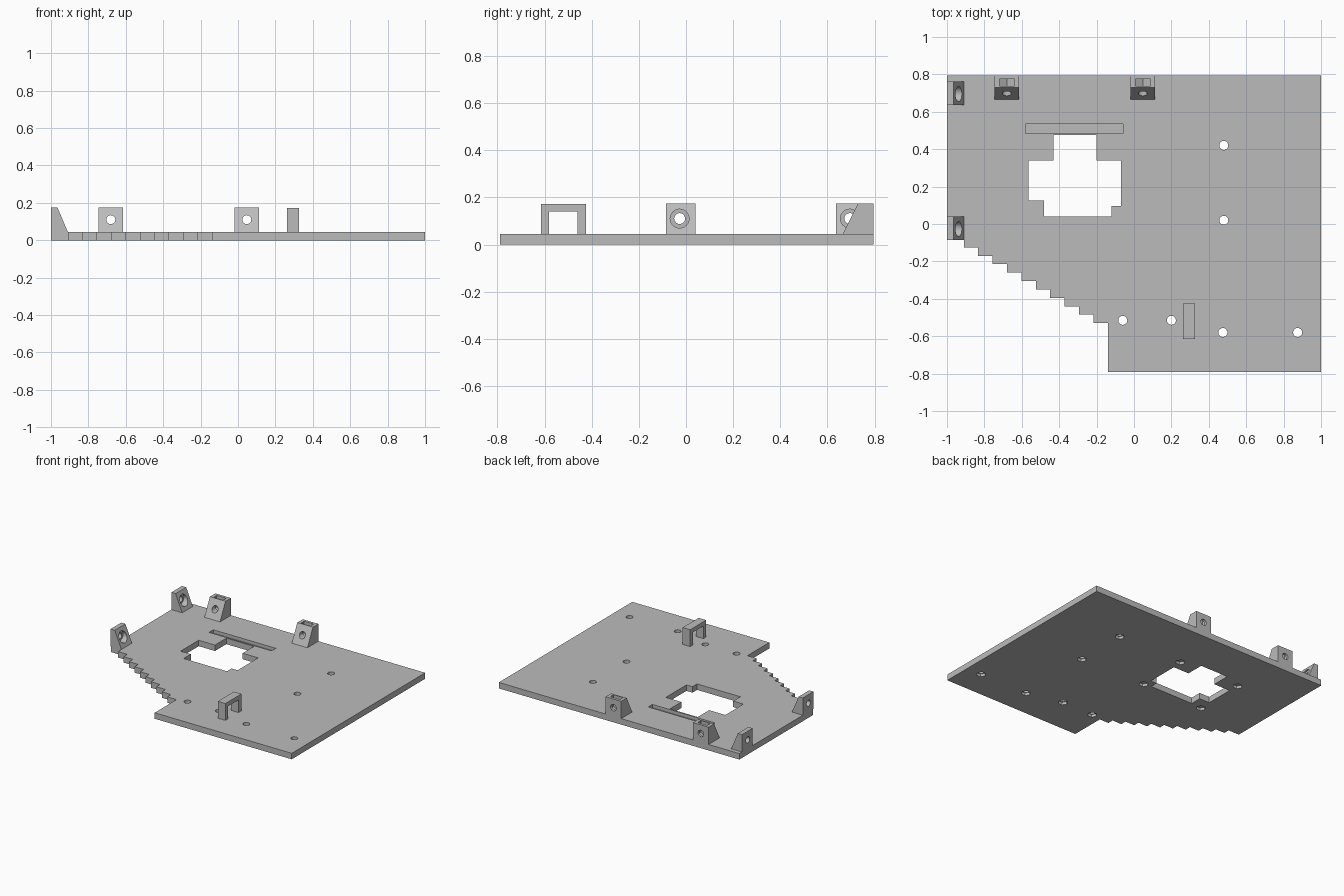
import bpy, bmesh, math

if "Cube" in bpy.data.objects:
    bpy.data.objects.remove(bpy.data.objects["Cube"], do_unlink=True)

GREY = (0.5, 0.5, 0.5, 1)
mat = bpy.data.materials.new("matte grey")
mat.use_nodes = True
mat.diffuse_color = GREY
mat.node_tree.nodes["Principled BSDF"].inputs["Base Color"].default_value = GREY

T, TOP, HOLE_Z = 0.045, 0.175, 0.11   # plate thickness, bracket top, bolt height
PLACE = {"x": lambda a, b, h: (h, a, b),
         "y": lambda a, b, h: (a, h, b),
         "z": lambda a, b, h: (a, b, h)}


def prism(name, pts, axis, lo, hi):
    """Extrude a 2D outline along an axis from lo to hi."""
    bm = bmesh.new()
    put = PLACE[axis]
    low = [bm.verts.new(put(a, b, lo)) for a, b in pts]
    high = [bm.verts.new(put(a, b, hi)) for a, b in pts]
    bm.faces.new(low)
    bm.faces.new(high)
    n = len(pts)
    for i in range(n):
        j = (i + 1) % n
        bm.faces.new((low[i], low[j], high[j], high[i]))
    bmesh.ops.recalc_face_normals(bm, faces=bm.faces)
    mesh = bpy.data.meshes.new(name)
    bm.to_mesh(mesh)
    bm.free()
    mesh.materials.append(mat)
    ob = bpy.data.objects.new(name, mesh)
    bpy.context.collection.objects.link(ob)
    return ob


def ring(a, b, r, n=32):
    return [(a + r * math.cos(2 * math.pi * i / n),
             b + r * math.sin(2 * math.pi * i / n)) for i in range(n)]


def rect(a0, a1, b0, b1):
    return [(a0, b0), (a1, b0), (a1, b1), (a0, b1)]


def cut(ob, *shape):
    """Subtract a prism and discard the cutter."""
    tool = prism("cutter", *shape)
    tool.hide_render = True
    mod = ob.modifiers.new("cut", "BOOLEAN")
    mod.operation, mod.solver, mod.object = "DIFFERENCE", "EXACT", tool
    bpy.context.view_layer.update()
    deps = bpy.context.evaluated_depsgraph_get()
    mesh = bpy.data.meshes.new_from_object(ob.evaluated_get(deps))
    ob.modifiers.clear()
    ob.data = mesh
    bpy.data.objects.remove(tool, do_unlink=True)


def finish(ob):
    bpy.ops.object.select_all(action="DESELECT")
    ob.select_set(True)
    bpy.context.view_layer.objects.active = ob
    bpy.ops.object.shade_smooth_by_angle(angle=math.radians(25))


# Base plate with the stepped front corner
outline = [(1, 0.795), (-1, 0.795), (-1, -0.08)]
for i in range(11):
    x, y = -0.91 + 0.077 * i, -0.08 - 0.045 * i
    outline.append((x, y))
    outline.append((x, y - 0.045 if i < 10 else -0.79))
outline.append((1, -0.79))
plate = prism("base_plate", outline, "z", 0, T)

# Cross-shaped opening
cut(plate, [(-0.43, 0.475), (-0.2, 0.475), (-0.2, 0.34), (-0.07, 0.34),
            (-0.07, 0.095), (-0.12, 0.095), (-0.12, 0.04), (-0.48, 0.04),
            (-0.48, 0.125), (-0.565, 0.125), (-0.565, 0.34), (-0.43, 0.34)],
    "z", -0.1, 0.1)

# Shallow groove behind the opening
cut(plate, rect(-0.58, -0.06, 0.485, 0.535), "z", 0.02, 0.1)

# Bolt holes, with hexagonal pockets underneath
bolts = [(0.48, 0.42), (0.48, 0.02), (-0.06, -0.515), (0.2, -0.515),
         (0.475, -0.58), (0.875, -0.58)]
for x, y in bolts:
    cut(plate, ring(x, y, 0.024), "z", -0.1, 0.1)
blind = [(x, y) for x in (-0.06, -0.57) for y in (0.42, 0.03)]
for x, y in bolts + blind:
    cut(plate, ring(x, y, 0.033, 6), "z", -0.1, 0.02)
finish(plate)

# Side brackets: sloped blocks with a counterbored hole
for name, y in (("front", -0.022), ("back", 0.7)):
    ob = prism("side_bracket_" + name,
               [(-1, T), (-0.91, T), (-0.965, TOP), (-1, TOP)],
               "y", y - 0.063, y + 0.063)
    cut(ob, ring(y - 0.005, HOLE_Z, 0.023), "x", -1.1, -0.8)
    cut(ob, ring(y - 0.005, HOLE_Z, 0.04), "x", -0.965, -0.8)
    finish(ob)

# Back brackets: sloped blocks with a bolt hole and a nut slot from the top
for name, x in (("right", -0.68), ("left", 0.047)):
    ob = prism("back_bracket_" + name,
               [(0.665, T), (0.795, T), (0.795, TOP), (0.73, TOP)],
               "x", x - 0.065, x + 0.065)
    cut(ob, [(x - 0.04, 0.3), (x - 0.04, 0.088), (x, 0.065),
             (x + 0.04, 0.088), (x + 0.04, 0.3)], "y", 0.738, 0.775)
    cut(ob, ring(x, HOLE_Z, 0.024), "y", 0.5, 0.9)
    finish(ob)

# Cable arch near the front
prism("cable_arch",
      [(-0.615, T), (-0.615, 0.172), (-0.425, 0.172), (-0.425, T),
       (-0.46, T), (-0.46, 0.14), (-0.582, 0.14), (-0.582, T)],
      "x", 0.263, 0.326)
